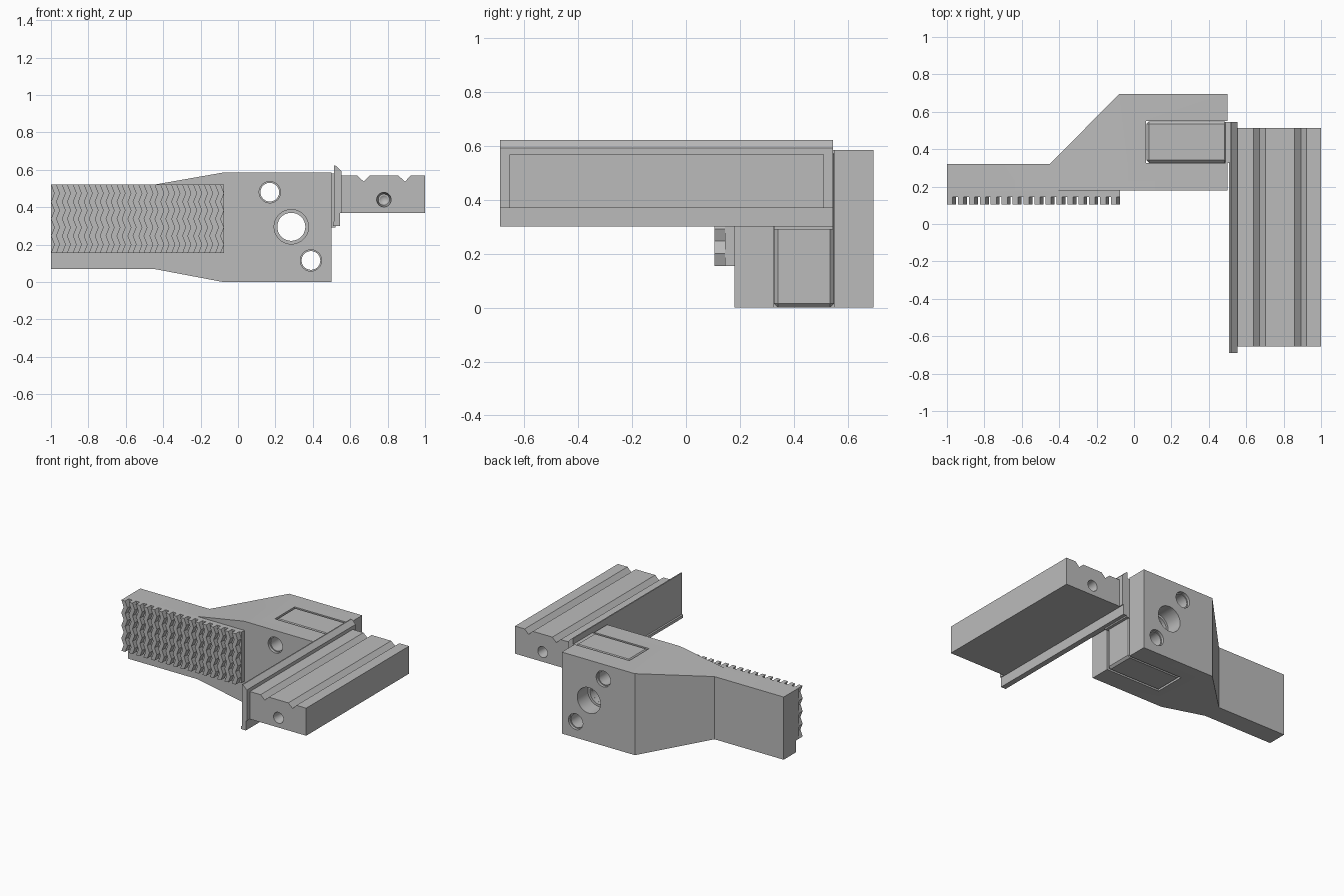
import bpy, bmesh, math
from mathutils import Matrix, Vector

cube = bpy.data.objects.get("Cube")
if cube:
    bpy.data.objects.remove(cube, do_unlink=True)

grey = bpy.data.materials.new("plain_grey")
grey.use_nodes = True
colour = (0.5, 0.5, 0.5, 1)
grey.diffuse_color = colour
grey.node_tree.nodes["Principled BSDF"].inputs["Base Color"].default_value = colour


def finish(name, bm):
    bmesh.ops.recalc_face_normals(bm, faces=bm.faces)
    mesh = bpy.data.meshes.new(name)
    bm.to_mesh(mesh)
    bm.free()
    mesh.materials.append(grey)
    obj = bpy.data.objects.new(name, mesh)
    bpy.context.collection.objects.link(obj)
    return obj


def add_extrusion(bm, profile, y0, y1):
    """Extrude an x-z outline along y."""
    face = bm.faces.new([bm.verts.new((x, y0, z)) for x, z in profile])
    out = bmesh.ops.extrude_face_region(bm, geom=[face])
    verts = [v for v in out["geom"] if isinstance(v, bmesh.types.BMVert)]
    bmesh.ops.translate(bm, vec=(0, y1 - y0, 0), verts=verts)


def extrusion(name, profile, y0, y1):
    bm = bmesh.new()
    add_extrusion(bm, profile, y0, y1)
    return finish(name, bm)


def box(name, x0, x1, y0, y1, z0, z1):
    return extrusion(name, [(x0, z0), (x1, z0), (x1, z1), (x0, z1)], y0, y1)


def cone(name, x, z, y0, y1, r0, r1):
    """Round cutter along y, radius r0 at y0 and r1 at y1."""
    bm = bmesh.new()
    turn = Matrix.Rotation(-math.pi / 2, 4, "X")
    place = Matrix.Translation((x, (y0 + y1) / 2, z))
    bmesh.ops.create_cone(bm, cap_ends=True, segments=40, radius1=r0,
                          radius2=r1, depth=y1 - y0, matrix=place @ turn)
    return finish(name, bm)


def apply_modifiers(obj):
    bpy.context.view_layer.update()
    done = obj.evaluated_get(bpy.context.evaluated_depsgraph_get())
    mesh = bpy.data.meshes.new_from_object(done)
    obj.modifiers.clear()
    obj.data = mesh


def cut(obj, cutter):
    mod = obj.modifiers.new("cut", "BOOLEAN")
    mod.operation = "DIFFERENCE"
    mod.solver = "EXACT"
    mod.object = cutter
    apply_modifiers(obj)


def discard(cutter):
    bpy.data.objects.remove(cutter, do_unlink=True)


# Tapered body and arm, lofted through rectangular sections
FRONT, BACK, TOP = 0.18, 0.695, 0.585
sections = [(-1, 0.32, 0.07, 0.52), (-0.45, 0.32, 0.07, 0.52),
            (-0.08, BACK, 0, TOP), (0.5, BACK, 0, TOP)]
bm = bmesh.new()
rings = [[bm.verts.new(p) for p in ((x, FRONT, z0), (x, y1, z0), (x, y1, z1), (x, FRONT, z1))]
         for x, y1, z0, z1 in sections]
for a, b in zip(rings, rings[1:]):
    for i in range(4):
        j = (i + 1) % 4
        bm.faces.new((a[i], a[j], b[j], b[i]))
bm.faces.new(rings[0])
bm.faces.new(rings[-1])
body = finish("body", bm)

# Slot through the body and the chamfered insert that fills it
slot = box("slot_cutter", 0.065, 0.6, 0.325, 0.55, -0.1, 0.7)
cut(body, slot)
discard(slot)
insert = box("insert", 0.066, 0.499, 0.326, 0.549, 0, TOP)
bevel = insert.modifiers.new("chamfer", "BEVEL")
bevel.width = 0.015
bevel.segments = 1
apply_modifiers(insert)

# Bolt holes running front to back, with wider mouths
for x, z, inner, outer, mouth in [(0.17, 0.48, 0.05, 0.057, 0.02),
                                  (0.285, 0.295, 0.075, 0.092, 0.12),
                                  (0.39, 0.115, 0.05, 0.057, 0.02)]:
    for y0, y1, r in [(0, 0.9, inner), (0.1, FRONT + mouth, outer),
                      (BACK - mouth, 0.8, outer)]:
        cutter = cone("hole_cutter", x, z, y0, y1, r, r)
        cut(body, cutter)
        cut(insert, cutter)
        discard(cutter)

# Grip pad: base plate with upright zigzag ridges
LOW, HIGH = 0.155, 0.52
box("grip_base", -1, -0.075, 0.145, FRONT, LOW, HIGH)
bm = bmesh.new()
steps, swing, width, pitch = 8, 0.018, 0.03, 0.0585
for n in range(16):
    x = -1 + n * pitch
    edge = [(x + swing * (k % 2), LOW + (HIGH - LOW) * k / steps) for k in range(steps + 1)]
    far = [(px + width, pz) for px, pz in reversed(edge)]
    add_extrusion(bm, edge + far, 0.105, 0.145)
finish("grip_ridges", bm)

# Side plate with sloped top edge, and the stem joining it to the insert
extrusion("side_plate", [(0.507, 0.30), (0.546, 0.30), (0.546, 0.37), (0.553, 0.37),
                         (0.553, 0.592), (0.522, 0.622), (0.514, 0.622),
                         (0.514, 0.325), (0.507, 0.32)], -0.69, 0.545)
box("plate_stem", 0.49, 0.52, 0.327, 0.545, 0.29, TOP - 0.005)

# Rail bar with two V grooves and a drilled dimple in each end
rail = extrusion("rail_bar", [(0.55, 0.37), (1, 0.37), (1, 0.568), (0.923, 0.568),
                              (0.893, 0.537), (0.858, 0.568), (0.703, 0.568),
                              (0.672, 0.537), (0.638, 0.568), (0.55, 0.568)], -0.655, 0.512)
for y0, y1, r0, r1 in [(-0.655, -0.575, 0.04, 0.03), (-0.58, -0.56, 0.03, 0),
                       (0.432, 0.512, 0.03, 0.04), (0.417, 0.437, 0, 0.03)]:
    # run the wide mouths slightly past the end faces
    if y0 == -0.655:
        y0 -= 0.01
    if y1 == 0.512:
        y1 += 0.01
    cutter = cone("dimple_cutter", 0.78, 0.44, y0, y1, r0, r1)
    cut(rail, cutter)
    discard(cutter)

# Smooth hole walls while keeping edges sharp
for obj in (body, insert, rail):
    bpy.ops.object.select_all(action="DESELECT")
    obj.select_set(True)
    bpy.context.view_layer.objects.active = obj
    bpy.ops.object.shade_smooth_by_angle(angle=math.radians(20))
